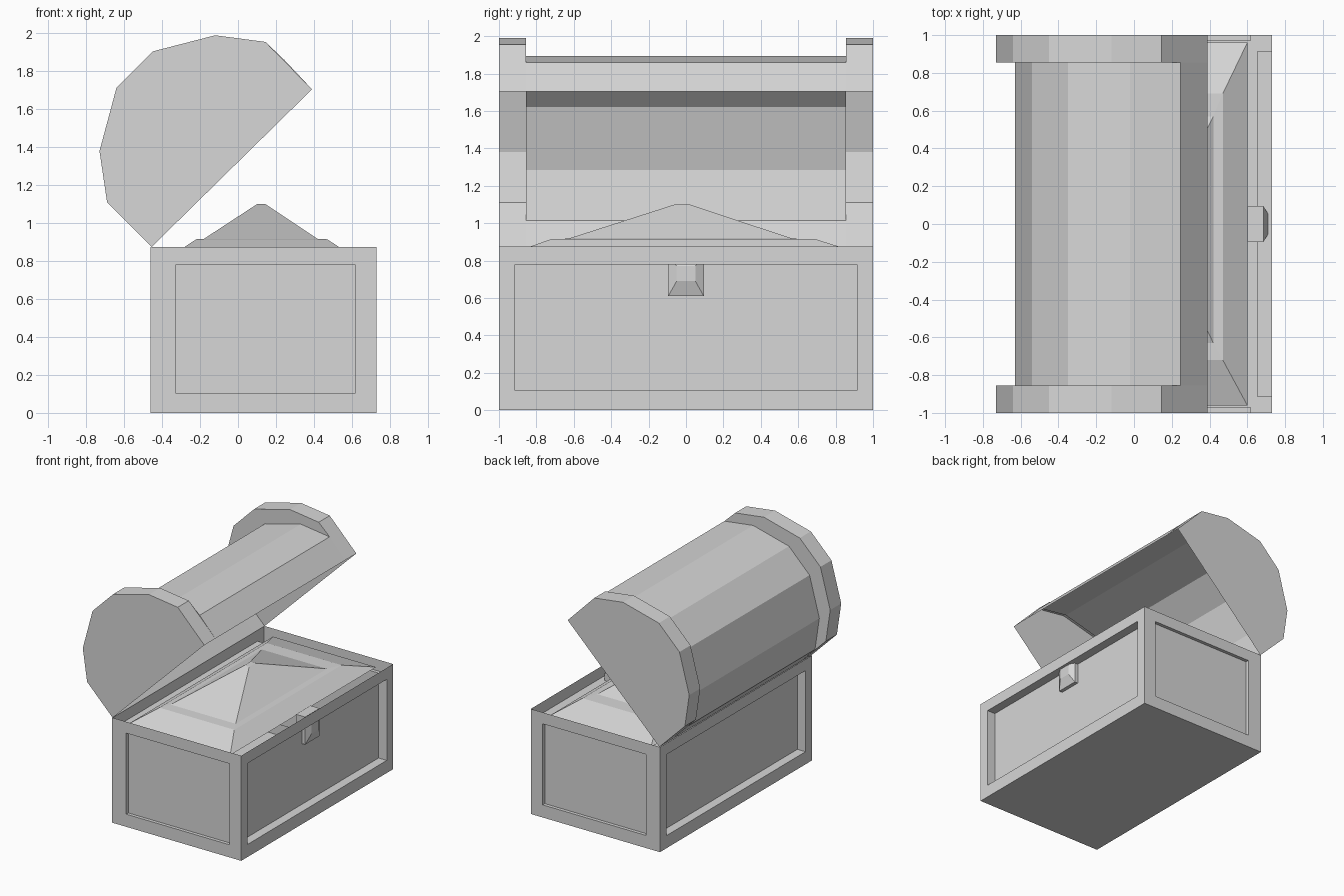
import bpy
import bmesh

cube = bpy.data.objects.get("Cube")
if cube:
    bpy.data.objects.remove(cube)

grey = bpy.data.materials.new("light grey")
grey.use_nodes = True
COLOUR = (0.68, 0.68, 0.68, 1)
grey.diffuse_color = COLOUR
grey.node_tree.nodes["Principled BSDF"].inputs["Base Color"].default_value = COLOUR


def loft(bm, rings, closed=True, caps=(False, False)):
    """Bridge successive rings of points with quads, optionally capping the ends."""
    loops = [[bm.verts.new(p) for p in ring] for ring in rings]
    for a, b in zip(loops, loops[1:]):
        for i in range(len(a) if closed else len(a) - 1):
            j = (i + 1) % len(a)
            bm.faces.new((a[i], a[j], b[j], b[i]))
    for loop, cap in zip((loops[0], loops[-1]), caps):
        if cap:
            bm.faces.new(loop)


def finish(bm, name):
    bmesh.ops.remove_doubles(bm, verts=bm.verts, dist=0.001)
    bmesh.ops.recalc_face_normals(bm, faces=bm.faces)
    mesh = bpy.data.meshes.new(name)
    bm.to_mesh(mesh)
    bm.free()
    mesh.materials.append(grey)
    obj = bpy.data.objects.new(name, mesh)
    bpy.context.collection.objects.link(obj)
    return obj


def rect(a0, a1, b0, b1, place):
    return [place(a, b) for a, b in ((a0, b0), (a1, b0), (a1, b1), (a0, b1))]


# Chest body: open-topped shell, each wall a frame around a recessed panel
BACK, FRONT, TOP = -0.46, 0.73, 0.875
LOW, HIGH = 0.105, 0.78
bm = bmesh.new()
for x, inward in ((BACK, 0.075), (FRONT, -0.075)):
    outer = lambda a, b: (x, a, b)
    inner = lambda a, b: (x + inward, a, b)
    loft(bm, [rect(-1, 1, 0, TOP, outer),
              rect(-0.915, 0.915, LOW, HIGH, outer),
              rect(-0.915, 0.915, LOW, HIGH, inner)], caps=(False, True))
for y, inward in ((-1, 0.028), (1, -0.028)):
    outer = lambda a, b: (a, y, b)
    inner = lambda a, b: (a, y + inward, b)
    loft(bm, [rect(BACK, FRONT, 0, TOP, outer),
              rect(-0.33, 0.62, LOW, HIGH, outer),
              rect(-0.33, 0.62, LOW, HIGH, inner)], caps=(False, True))
bm.faces.new([bm.verts.new(p) for p in rect(BACK, FRONT, -1, 1, lambda a, b: (a, b, 0))])
finish(bm, "chest_body")

# Lid: hollow barrel shell with taller bands at both ends, open underneath
hinge, lip = (-0.455, TOP), (0.39, 1.705)
arc = [(-0.69, 1.11), (-0.73, 1.38), (-0.64, 1.715), (-0.45, 1.905),
       (-0.12, 1.99), (0.145, 1.955)]
band = [hinge] + arc + [lip]
barrel = [hinge] + [(x + 0.1, z - 0.095) for x, z in arc] + [lip]
stations = [(-1, band), (-0.855, band), (-0.855, barrel),
            (0.855, barrel), (0.855, band), (1, band)]
bm = bmesh.new()
loft(bm, [[(x, y, z) for x, z in profile] for y, profile in stations],
     closed=False, caps=(True, True))
finish(bm, "lid")

# Treasure heap: stepped low pyramid filling the chest
layers = [(-0.35, 0.60, -0.96, 0.96, 0.83), (-0.22, 0.47, -0.72, 0.69, 0.915),
          (-0.18, 0.42, -0.63, 0.57, 0.917), (0.10, 0.145, -0.06, 0.02, 1.10)]
bm = bmesh.new()
loft(bm, [rect(*r[:4], lambda a, b: (a, b, r[4])) for r in layers], caps=(False, True))
finish(bm, "treasure_heap")

# Latch: block with a bevelled face, set into the front panel
slices = [(0.60, 0.095, 0.61, 0.84), (0.685, 0.095, 0.61, 0.84), (0.712, 0.05, 0.69, 0.77)]
bm = bmesh.new()
loft(bm, [rect(-w, w, z0, z1, lambda a, b: (x, a, b)) for x, w, z0, z1 in slices],
     caps=(True, True))
finish(bm, "latch")
